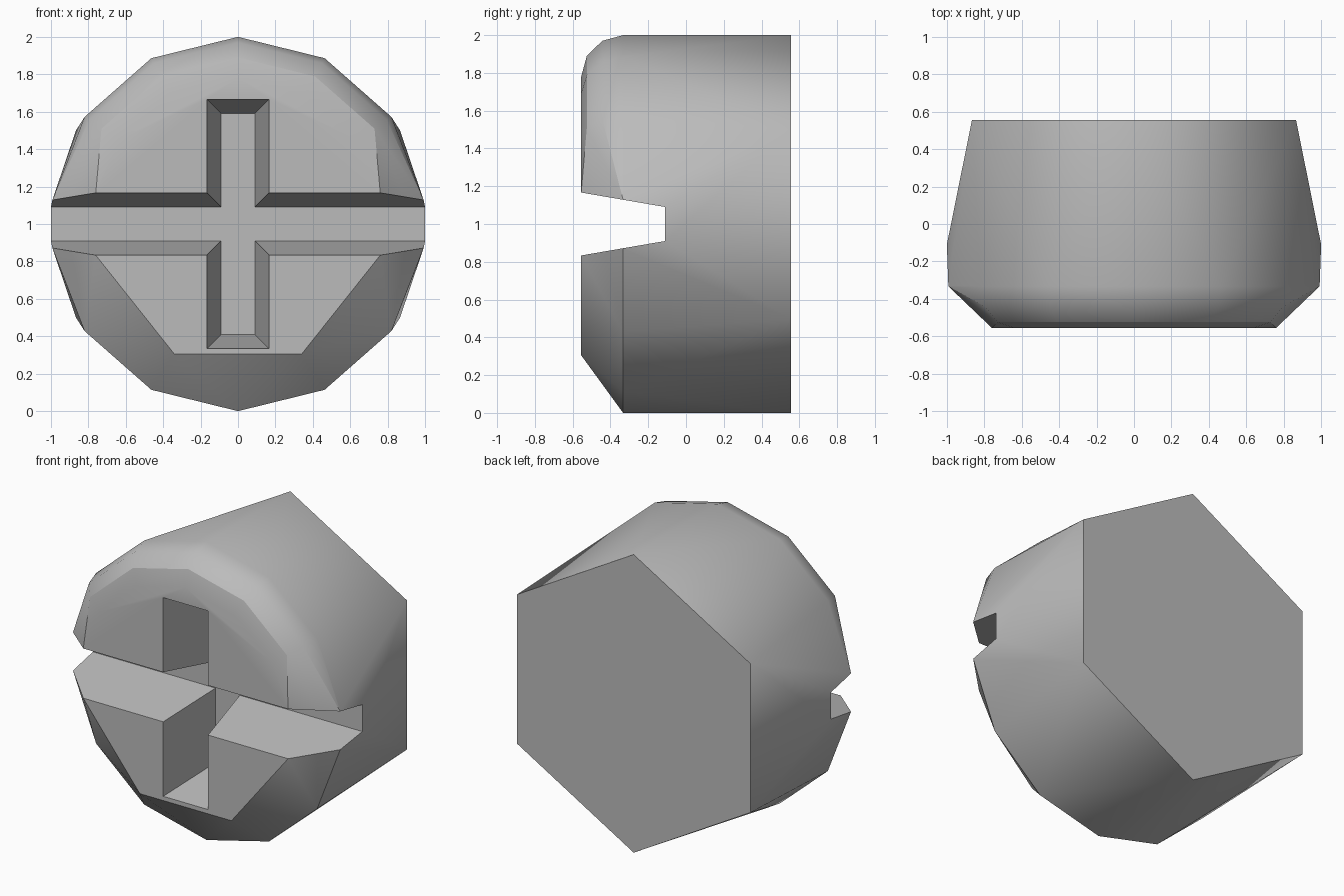
import bpy, bmesh, math

cube = bpy.data.objects.get("Cube")
if cube:
    bpy.data.objects.remove(cube)

BACK, RIM, FRONT, FLOOR = 0.555, -0.333, -0.555, -0.11

steel = bpy.data.materials.new("grey_steel")
steel.use_nodes = True
colour = (0.5, 0.5, 0.5, 1)
steel.diffuse_color = colour
steel.node_tree.nodes["Principled BSDF"].inputs["Base Color"].default_value = colour


def hull(name, points):
    """Object made of the convex hull of the points."""
    bm = bmesh.new()
    for p in points:
        bm.verts.new(p)
    bmesh.ops.convex_hull(bm, input=bm.verts)
    bmesh.ops.delete(bm, geom=[v for v in bm.verts if not v.link_faces], context='VERTS')
    bmesh.ops.dissolve_limit(bm, angle_limit=0.01, verts=bm.verts, edges=bm.edges)
    bmesh.ops.recalc_face_normals(bm, faces=bm.faces)
    mesh = bpy.data.meshes.new(name)
    bm.to_mesh(mesh)
    bm.free()
    mesh.materials.append(steel)
    obj = bpy.data.objects.new(name, mesh)
    bpy.context.collection.objects.link(obj)
    return obj


def mirrored(profile, y, scale=1.0):
    """Points of a half outline (x, height from centre) on both sides at depth y."""
    return [(s * x * scale, y, 1 + z * scale) for x, z in profile for s in (-1, 1)]


# Half outlines: hexagonal back, round upper rim, lower rim, lower face
hexagon = [(math.sin(math.pi * i / 3), math.cos(math.pi * i / 3)) for i in range(4)]
arc = [(0, 1), (0.463, 0.886), (0.82, 0.572)]
points = mirrored(hexagon, BACK)
points += mirrored(arc + [(x, -z) for x, z in arc], RIM)
points += mirrored([(0.992, 0.128), (0.992, -0.128)], RIM)
points += mirrored([(1, 0.09), (1, -0.09)], FLOOR)
points += mirrored([(0.76, 0.167), (0.76, -0.167), (0.34, -0.695)], FRONT)
# Rounded upper edge
for y, scale in ((-0.443, 0.97), (-0.525, 0.89), (FRONT, 0.78)):
    points += mirrored(arc, y, scale)
head = hull("screw_head", points)


def cut_slot(name, half_x, half_z):
    """Cut a slot whose walls widen from the floor towards the front."""
    corners = []
    for y in (FLOOR, -0.7):
        grow = 0.172 * (FLOOR - y)
        corners += [(sx * (half_x + grow), y, 1 + sz * (half_z + grow))
                    for sx in (-1, 1) for sz in (-1, 1)]
    cutter = hull(name, corners)
    cutter.hide_render = True
    mod = head.modifiers.new(name, 'BOOLEAN')
    mod.operation, mod.solver, mod.object = 'DIFFERENCE', 'EXACT', cutter
    bpy.ops.object.modifier_apply(modifier=mod.name)
    bpy.data.objects.remove(cutter)


bpy.context.view_layer.objects.active = head
head.select_set(True)
cut_slot("wide_slot", 1.2, 0.09)
cut_slot("tall_slot", 0.09, 0.59)
bpy.ops.object.shade_smooth_by_angle(angle=math.radians(30))
